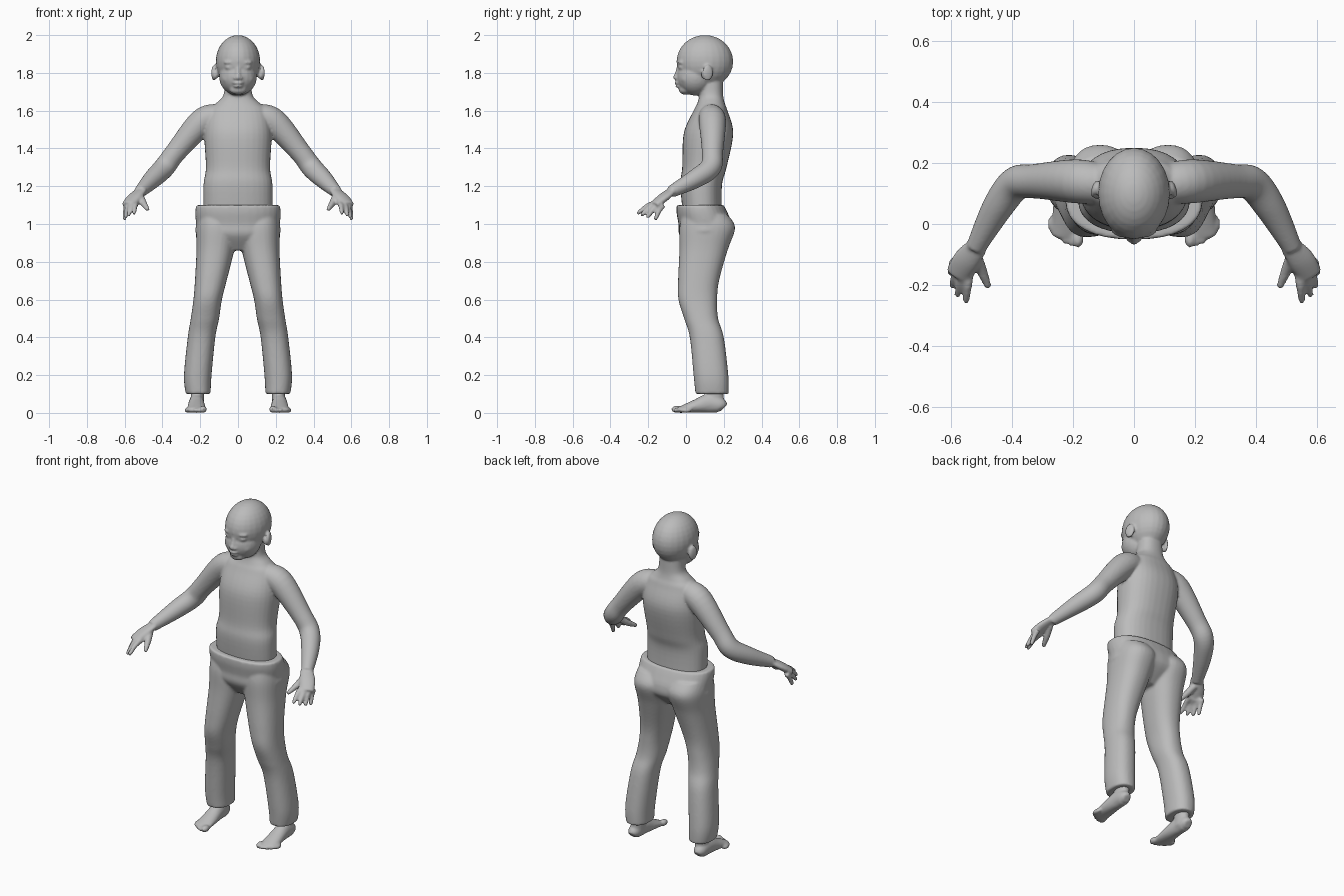
import bpy, bmesh, math
from mathutils import Vector, Matrix

cube = bpy.data.objects.get("Cube")
if cube:
    bpy.data.objects.remove(cube)

tone = (0.5, 0.5, 0.5, 1)
grey = bpy.data.materials.new("plain grey")
grey.use_nodes = True
grey.diffuse_color = tone
grey.node_tree.nodes["Principled BSDF"].inputs["Base Color"].default_value = tone

X, Y, Z = Matrix.Identity(3)


def spline(rows, steps=6):
    """Catmull-Rom curve through rows of numbers."""
    out = []
    last = len(rows) - 1
    for i in range(last):
        corners = zip(rows[max(i - 1, 0)], rows[i], rows[i + 1], rows[min(i + 2, last)])
        columns = list(corners)
        for k in range(steps):
            t = k / steps
            out.append([b + t / 2 * (c - a + t * (2*a - 5*b + 4*c - d + t * (3*(b - c) + d - a)))
                        for a, b, c, d in columns])
    return out + [list(rows[last])]


def loft(bm, stations, ref=Z, normal=None, power=2, sides=32):
    """Skin rings given as (x, y, z, radius across, radius along ref)."""
    rows = spline(stations)
    rings = []
    for i, (x, y, z, across, along) in enumerate(rows):
        before, after = rows[max(i - 1, 0)], rows[min(i + 1, len(rows) - 1)]
        axis = normal or (Vector(after[:3]) - Vector(before[:3])).normalized()
        u = axis.cross(ref).normalized()
        v = u.cross(axis)
        ring = []
        for k in range(sides):
            angle = math.tau * k / sides
            c, s = math.cos(angle), math.sin(angle)
            c = math.copysign(abs(c) ** (2 / power), c)
            s = math.copysign(abs(s) ** (2 / power), s)
            ring.append(bm.verts.new(Vector((x, y, z)) + u * c * across + v * s * along))
        rings.append(ring)
    for lower, upper in zip(rings, rings[1:]):
        for k in range(sides):
            n = (k + 1) % sides
            bm.faces.new((lower[k], lower[n], upper[n], upper[k]))
    bm.faces.new(rings[0])
    bm.faces.new(rings[-1])


def column(bm, rows, power=2.3):
    """Upright form from (z, inner x, outer x, front y, back y)."""
    loft(bm, [((inner + outer) / 2, (front + back) / 2, z, (outer - inner) / 2, (back - front) / 2)
              for z, inner, outer, front, back in rows], Y, Z, power)


def centred(bm, rows):
    """Upright form on the middle plane from (z, half width, front y, back y)."""
    column(bm, [(z, -half, half, front, back) for z, half, front, back in rows])


def tube(bm, points, flat=1):
    """Limb from (x, y, z, radius), flattened in height."""
    loft(bm, [(x, y, z, r, r * flat) for x, y, z, r in points])


def ball(bm, centre, radii, turn=0):
    place = Matrix.Translation(centre) @ Matrix.Rotation(turn, 4, 'Z') @ Matrix.Diagonal((*radii, 1))
    bmesh.ops.create_uvsphere(bm, u_segments=24, v_segments=16, radius=1, matrix=place)


def mirrored(bm, build):
    """Build the left side, then copy it across x."""
    half = bmesh.new()
    build(half)
    mesh = bpy.data.meshes.new("half")
    half.to_mesh(mesh)
    half.free()
    bm.from_mesh(mesh)
    mesh.transform(Matrix.Diagonal((-1, 1, 1, 1)))
    bm.from_mesh(mesh)
    bpy.data.meshes.remove(mesh)


def finish(bm, name, voxel):
    """Blend overlapping parts into one smooth surface."""
    bmesh.ops.recalc_face_normals(bm, faces=bm.faces)
    mesh = bpy.data.meshes.new(name)
    bm.to_mesh(mesh)
    bm.free()
    mesh.materials.append(grey)
    ob = bpy.data.objects.new(name, mesh)
    bpy.context.collection.objects.link(ob)
    blend = ob.modifiers.new("blend parts", 'REMESH')
    blend.mode = 'VOXEL'
    blend.voxel_size = voxel
    blend.use_smooth_shade = True
    soften = ob.modifiers.new("soften", 'SMOOTH')
    soften.factor = 0.5
    soften.iterations = 4


def arm(bm):
    tube(bm, [(.1, .13, 1.57, .065), (.19, .14, 1.54, .072), (.33, .14, 1.38, .056),
              (.39, .13, 1.3, .056), (.45, .05, 1.24, .05), (.52, -.08, 1.17, .032)])
    # Palm
    tube(bm, [(.51, -.07, 1.18, .034), (.55, -.12, 1.14, .044), (.58, -.17, 1.1, .04)], flat=.5)
    # Fingers fan out from index to little
    for i in range(4):
        fan = i / 3
        bow = math.sin(math.pi * fan) * (X - Y) * .013
        knuckle = Vector((.54, -.16, 1.11)).lerp(Vector((.59, -.12, 1.1)), fan) + bow / 2
        tip = Vector((.55, -.25, 1.06)).lerp(Vector((.6, -.16, 1.03)), fan) + bow
        middle = knuckle.lerp(tip, .5) + Z * .01
        tube(bm, [(*knuckle, .016), (*middle, .014), (*tip, .011)])
        ball(bm, tip, [.011] * 3)
    # Thumb
    tip = Vector((.48, -.2, 1.08))
    tube(bm, [(.52, -.1, 1.15, .02), (.5, -.15, 1.11, .018), (*tip, .012)])
    ball(bm, tip, [.012] * 3)


def foot(bm):
    # Ankle
    column(bm, [(.03, .18, .25, .1, .2), (.2, .18, .25, .1, .2)], power=2)
    # Sole and instep from (y, half width, height)
    loft(bm, [(.22, y, height / 2, width, height / 2) for y, width, height in
              [(.2, .022, .05), (.18, .036, .08), (.12, .04, .1), (.05, .046, .07), (-.04, .05, .03)]])
    # Toes, big one first
    for i in range(5):
        size = .014 if i else .019
        ball(bm, (.184 + .021 * i, -.048 + .003 * i * i, size), (size, .03, size))


def face_side(bm):
    # Eye, brow, nostril, cheek
    ball(bm, (.044, -.02, 1.83), (.027, .02, .014), turn=.3)
    ball(bm, (.045, -.026, 1.855), (.034, .017, .011), turn=.3)
    ball(bm, (.013, -.047, 1.772), (.013, .014, .01))
    ball(bm, (.05, 0, 1.77), (.036, .03, .034), turn=.5)
    # Ear rim and lobe
    ball(bm, (.127, .115, 1.8), (.012, .03, .043), turn=.3)
    ball(bm, (.12, .1, 1.79), (.014, .02, .025))


def leg(bm):
    column(bm, [(1.05, .02, .21, -.02, .22), (.98, 0, .222, -.035, .26), (.86, .02, .22, -.035, .22),
                (.7, .06, .228, -.042, .175), (.6, .085, .236, -.04, .165), (.5, .1, .25, -.01, .17),
                (.4, .12, .266, .02, .2), (.2, .14, .286, .04, .224), (.1, .145, .277, .05, .226)])


# Torso and neck
body = bmesh.new()
centred(body, [(1, .18, -.01, .19), (1.2, .183, -.03, .19), (1.3, .17, -.02, .215),
               (1.48, .178, -.012, .25), (1.6, .155, .04, .22), (1.64, .115, .06, .205),
               (1.68, .078, .07, .197), (1.75, .07, .07, .195)])
mirrored(body, arm)
mirrored(body, foot)

# Head: skull, face, chin
ball(body, (0, .1, 1.86), (.118, .15, .14))
ball(body, (0, .05, 1.78), (.1, .1, .1))
ball(body, (0, -.005, 1.71), (.045, .033, .025))
mirrored(body, face_side)

# Nose bridge, nose tip, lips
tube(body, [(0, -.036, 1.85, .009), (0, -.046, 1.8, .012), (0, -.056, 1.776, .014)])
ball(body, (0, -.056, 1.776), (.014, .014, .012))
ball(body, (0, -.042, 1.747), (.03, .02, .009))
ball(body, (0, -.036, 1.729), (.026, .02, .009))
finish(body, "body", voxel=.007)

# Trousers: seat joined to two legs
trousers = bmesh.new()
centred(trousers, [(1.1, .222, -.05, .2), (1.06, .226, -.05, .22), (1, .222, -.04, .243),
                   (.94, .214, -.035, .235), (.86, .08, .02, .15)])
mirrored(trousers, leg)
finish(trousers, "trousers", voxel=.008)
